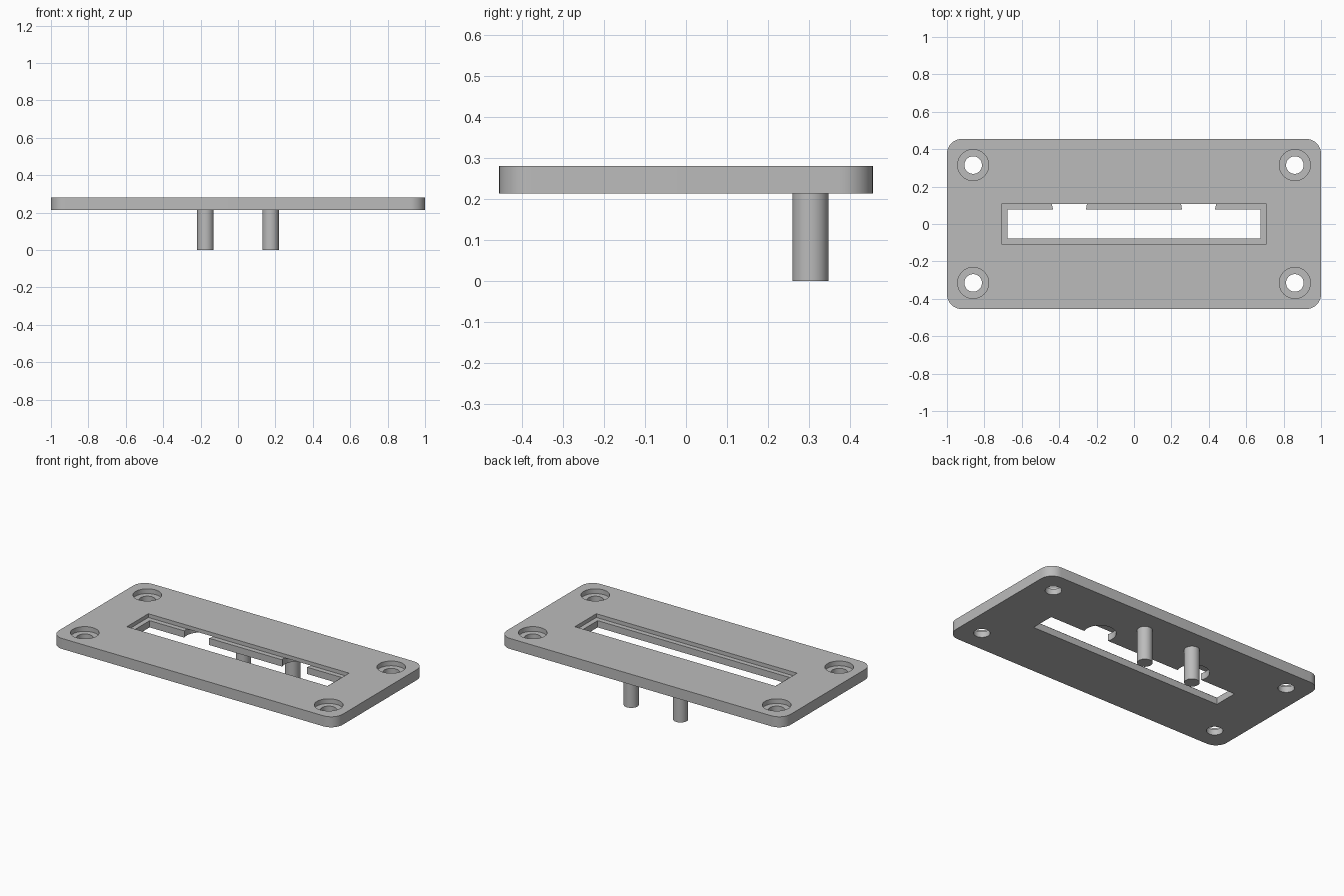
import bpy
import bmesh
from math import cos, sin, pi, radians

cube = bpy.data.objects.get("Cube")
if cube:
    bpy.data.objects.remove(cube, do_unlink=True)

BOTTOM, TOP = 0.213, 0.28
LEDGE = 0.256        # floor of the shallow step round the slot
SEAT = 0.25          # floor of the screw counterbores
OVER = 0.02          # how far cutters pass through a surface

grey = bpy.data.materials.new("plain_grey")
grey.use_nodes = True
grey.diffuse_color = (0.5, 0.5, 0.5, 1)
grey.node_tree.nodes["Principled BSDF"].inputs["Base Color"].default_value = (0.5, 0.5, 0.5, 1)


def prism(name, outline, z0, z1):
    """Extrude a flat outline from z0 to z1."""
    bm = bmesh.new()
    base = bm.faces.new([bm.verts.new((x, y, z0)) for x, y in outline])
    new = bmesh.ops.extrude_face_region(bm, geom=[base])["geom"]
    verts = [v for v in new if isinstance(v, bmesh.types.BMVert)]
    bmesh.ops.translate(bm, verts=verts, vec=(0, 0, z1 - z0))
    bmesh.ops.recalc_face_normals(bm, faces=bm.faces)
    mesh = bpy.data.meshes.new(name)
    bm.to_mesh(mesh)
    bm.free()
    mesh.materials.append(grey)
    obj = bpy.data.objects.new(name, mesh)
    bpy.context.collection.objects.link(obj)
    return obj


def circle(cx, cy, r, n=48):
    return [(cx + r * cos(2 * pi * i / n), cy + r * sin(2 * pi * i / n)) for i in range(n)]


def rectangle(hx, hy):
    return [(-hx, -hy), (hx, -hy), (hx, hy), (-hx, hy)]


def rounded(hx, hy, r, n=12):
    points = []
    for q, (sx, sy) in enumerate([(1, 1), (-1, 1), (-1, -1), (1, -1)]):
        for i in range(n + 1):
            a = (q + i / n) * pi / 2
            points.append((sx * (hx - r) + r * cos(a), sy * (hy - r) + r * sin(a)))
    return points


def activate(obj):
    bpy.ops.object.select_all(action="DESELECT")
    obj.select_set(True)
    bpy.context.view_layer.objects.active = obj


def cut(target, outline, z0, z1):
    cutter = prism("cutter", outline, z0, z1)
    cutter.hide_render = True
    activate(target)
    mod = target.modifiers.new("cut", "BOOLEAN")
    mod.operation = "DIFFERENCE"
    mod.solver = "EXACT"
    mod.object = cutter
    bpy.ops.object.modifier_apply(modifier=mod.name)
    bpy.data.objects.remove(cutter, do_unlink=True)


# Plate with rounded corners
plate = prism("face_plate", rounded(1, 0.455, 0.08), BOTTOM, TOP)

# Stepped slot
cut(plate, rectangle(0.708, 0.108), LEDGE, TOP + OVER)
cut(plate, rectangle(0.677, 0.077), BOTTOM - OVER, TOP + OVER)

for side in (-1, 1):
    # Round notches under the back edge of the slot
    cut(plate, circle(side * 0.345, 0.11, 0.093), BOTTOM - OVER, LEDGE)
    # Counterbored screw holes
    for end in (-1, 1):
        cut(plate, circle(side * 0.86, end * 0.315, 0.083), SEAT, TOP + OVER)
        cut(plate, circle(side * 0.86, end * 0.315, 0.047), BOTTOM - OVER, TOP + OVER)

# Two pegs below the back of the plate
pegs = [prism(f"{word}_peg", circle(side * 0.174, 0.303, 0.044), 0, BOTTOM)
        for word, side in (("right", -1), ("left", 1))]

for obj in [plate] + pegs:
    activate(obj)
    bpy.ops.object.shade_smooth_by_angle(angle=radians(30))
